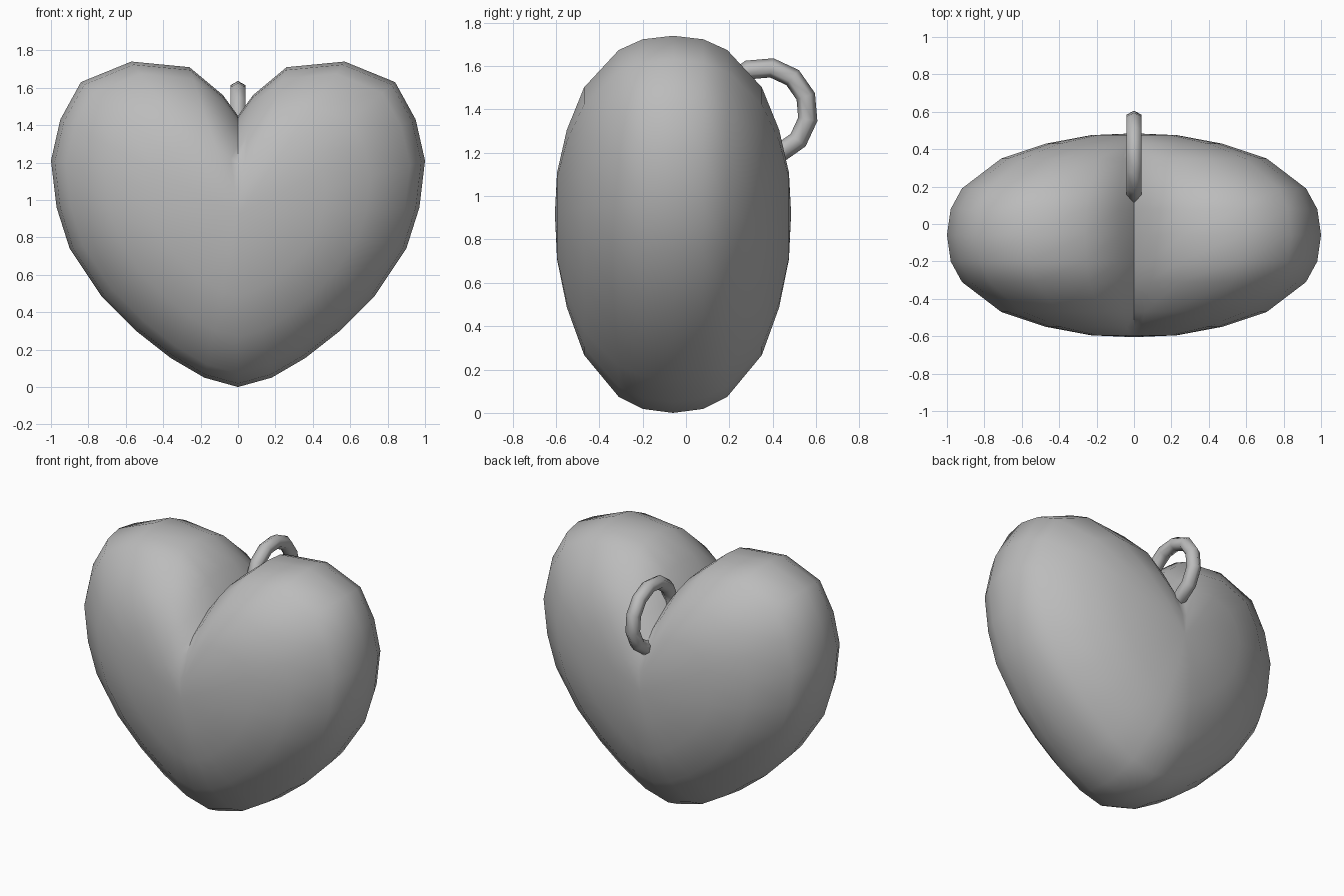
import bpy, bmesh, math
from mathutils import Matrix

if "Cube" in bpy.data.objects:
    bpy.data.objects.remove(bpy.data.objects["Cube"])

grey = bpy.data.materials.new("plain grey")
grey.use_nodes = True
colour = (0.5, 0.5, 0.5, 1)
grey.diffuse_color = colour
grey.node_tree.nodes["Principled BSDF"].inputs["Base Color"].default_value = colour


def finish(obj, angle):
    obj.data.materials.append(grey)
    bpy.ops.object.select_all(action="DESELECT")
    obj.select_set(True)
    bpy.context.view_layer.objects.active = obj
    bpy.ops.object.shade_smooth_by_angle(angle=math.radians(angle))


# Half outline of the heart (x, z), from the notch round to the bottom tip
half = [(0, 1.45), (0.08, 1.56), (0.26, 1.71), (0.57, 1.74), (0.84, 1.63),
        (0.95, 1.43), (1, 1.21), (0.97, 0.96), (0.9, 0.74), (0.73, 0.485),
        (0.545, 0.3), (0.36, 0.155), (0.18, 0.05), (0, 0)]
outline = half + [(-x, z) for x, z in half[-2:0:-1]]
MID_Y, MID_Z, DEPTH = -0.06, 0.92, 0.545
# Outline scale and distance from the middle plane, for one side
layers = [(0.23, 0.535), (0.47, 0.49), (0.71, 0.41), (0.92, 0.25), (0.98, 0.14)]
sections = ([(s, -d) for s, d in layers] + [(1, 0)]
            + [(s, d) for s, d in reversed(layers)])

# Heart body: scaled outlines lofted from front to back
bm = bmesh.new()
rings = []
for s, d in sections:
    ring = []
    for i, (x, z) in enumerate(outline):
        lift = 1.12 if i == 0 and s < 0.6 else 1  # the notch fades out inwards
        ring.append(bm.verts.new((x * s, MID_Y + d, MID_Z + (z - MID_Z) * s * lift)))
    rings.append(ring)
n = len(outline)
for a, b in zip(rings, rings[1:]):
    for i in range(n):
        j = (i + 1) % n
        bm.faces.new((a[i], a[j], b[j], b[i]))
for ring, d in ((rings[0], -DEPTH), (rings[-1], DEPTH)):
    pole = bm.verts.new((0, MID_Y + d, MID_Z))
    for i in range(n):
        bm.faces.new((ring[i], ring[(i + 1) % n], pole))
bmesh.ops.recalc_face_normals(bm, faces=bm.faces)
mesh = bpy.data.meshes.new("heart_body")
bm.to_mesh(mesh)
bm.free()
heart = bpy.data.objects.new("heart_body", mesh)
bpy.context.collection.objects.link(heart)
finish(heart, 62)

# Hanging ring at the back of the notch
bpy.ops.mesh.primitive_torus_add(major_segments=12, minor_segments=6,
                                 major_radius=0.205, minor_radius=0.045)
loop = bpy.context.object
loop.name = "hanging_ring"
turn = Matrix.Rotation(math.radians(90), 4, "Y") @ Matrix.Rotation(math.radians(20), 4, "Z")
loop.data.transform(Matrix.Translation((0, 0.36, 1.39)) @ turn)
finish(loop, 62)
